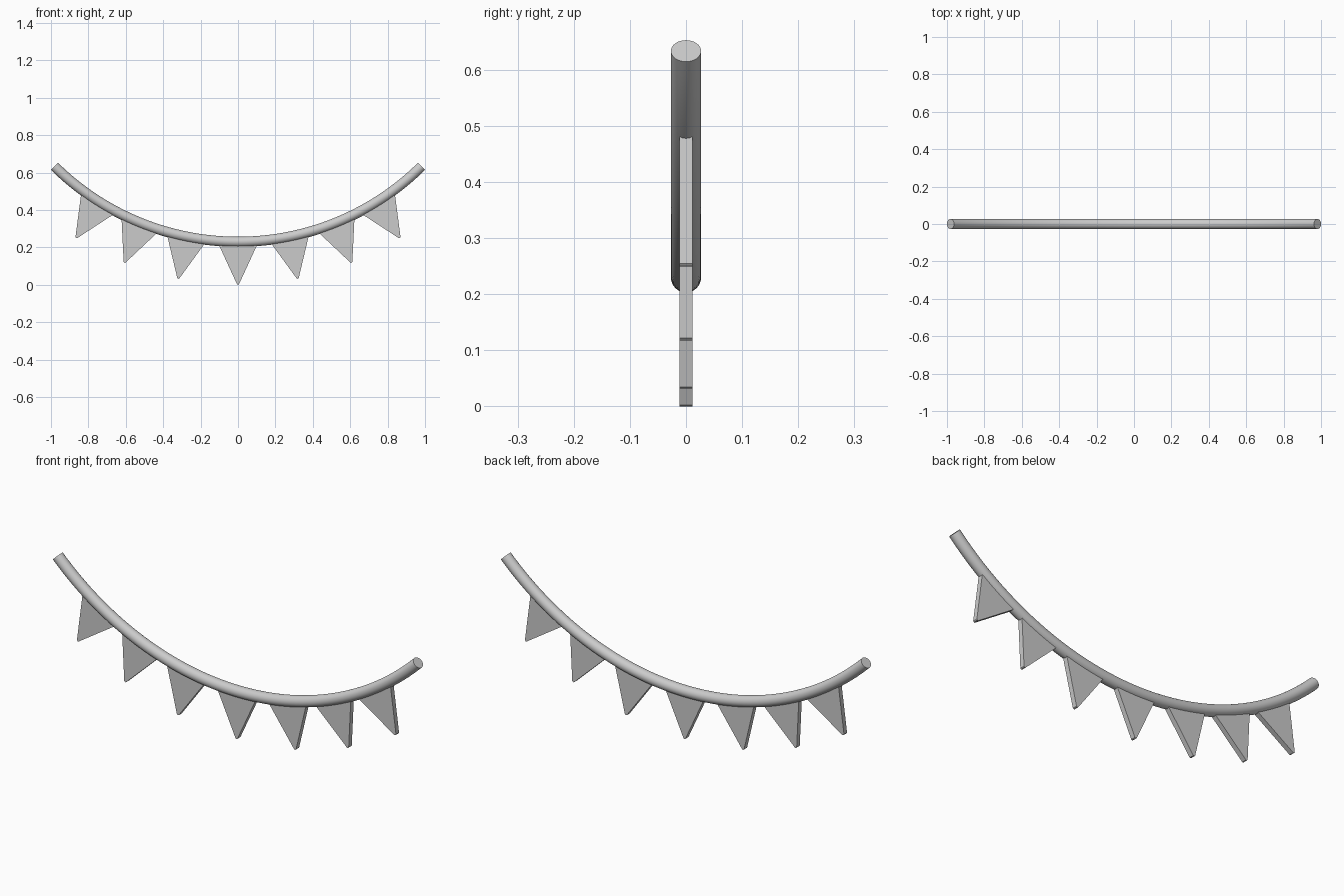
import bpy, bmesh
from math import sin, cos, pi, radians

if "Cube" in bpy.data.objects:
    bpy.data.objects.remove(bpy.data.objects["Cube"])

R, CZ = 1.395, 1.625        # radius and centre height of the sagging arc
CORD_R = 0.027
END = radians(44.7)
SEGS, SIDES = 64, 24


def make_object(name, bm):
    bmesh.ops.recalc_face_normals(bm, faces=bm.faces)
    mesh = bpy.data.meshes.new(name)
    bm.to_mesh(mesh)
    bm.free()
    obj = bpy.data.objects.new(name, mesh)
    bpy.context.collection.objects.link(obj)
    return obj


def on_arc(along, r, angle, y):
    """Point at radius r on the arc at angle, offset sideways by along."""
    return (r * sin(angle) + along * cos(angle), y,
            CZ - r * cos(angle) + along * sin(angle))


# Cord: round tube swept along the arc, capped at both ends
bm = bmesh.new()
rings = []
for i in range(SEGS + 1):
    a = END * (2 * i / SEGS - 1)
    rings.append([bm.verts.new(on_arc(0, R + CORD_R * cos(2 * pi * k / SIDES), a,
                                      CORD_R * sin(2 * pi * k / SIDES)))
                  for k in range(SIDES)])
for r0, r1 in zip(rings, rings[1:]):
    for k in range(SIDES):
        n = (k + 1) % SIDES
        bm.faces.new((r0[k], r0[n], r1[n], r1[k]))
bm.faces.new(rings[0])
bm.faces.new(rings[-1])
cord = make_object("cord", bm)
bpy.context.view_layer.objects.active = cord
cord.select_set(True)
bpy.ops.object.shade_smooth_by_angle(angle=radians(40))

# Pennants: thin triangles with a slightly blunted tip, hung square to the cord
PROFILE = [(-0.110, R), (0.110, R), (0.005, CZ - 0.002), (0, CZ), (-0.005, CZ - 0.002)]
HALF_T = 0.012


def pennant(name, angle):
    bm = bmesh.new()
    front, back = ([bm.verts.new(on_arc(u, r, angle, y)) for u, r in PROFILE]
                   for y in (-HALF_T, HALF_T))
    bm.faces.new(front)
    bm.faces.new(back[::-1])
    for i in range(len(PROFILE)):
        j = (i + 1) % len(PROFILE)
        bm.faces.new((front[i], back[i], back[j], front[j]))
    make_object(name, bm)


pennant("pennant_middle", 0)
for n, deg in enumerate((11.35, 21.95, 32.2), 1):
    pennant(f"pennant_right_{n}", radians(deg))
    pennant(f"pennant_left_{n}", -radians(deg))
